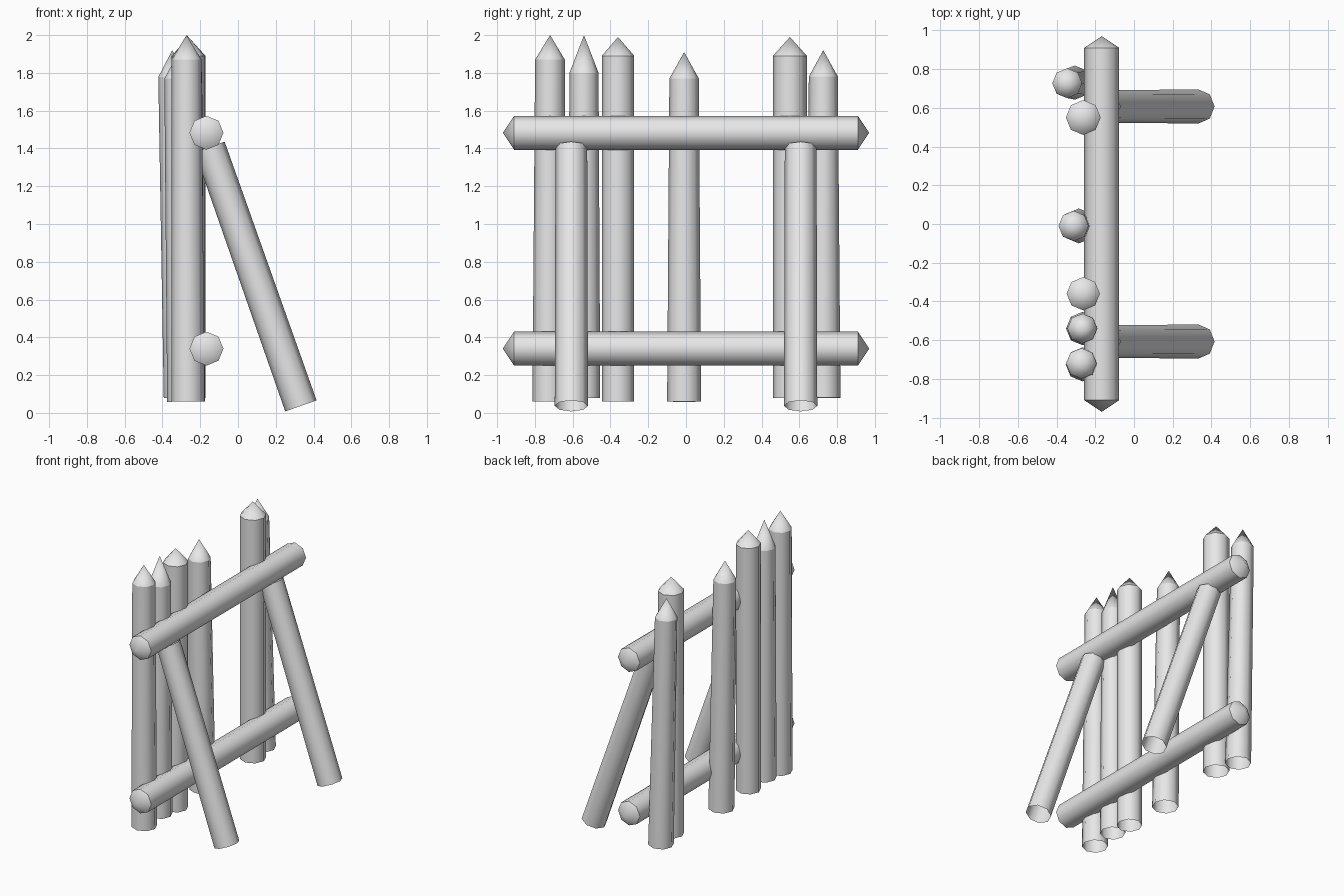
import bpy, bmesh, math
from mathutils import Vector

cube = bpy.data.objects.get("Cube")
if cube:
    bpy.data.objects.remove(cube, do_unlink=True)

SIDES = 8
wood = bpy.data.materials.new("pale grey wood")
wood.use_nodes = True
grey = (0.8, 0.8, 0.8, 1)
wood.diffuse_color = grey
wood.node_tree.nodes["Principled BSDF"].inputs["Base Color"].default_value = grey


def log(name, start, end, r_start, r_end, tip_start=0, tip_end=0):
    """Open eight-sided log between two points, with an optional cone at each end."""
    start, end = Vector(start), Vector(end)
    axis = (end - start).normalized()
    side = Vector((0, 1, 0)) if abs(axis.y) < 0.7 else Vector((1, 0, 0))
    u = (side - axis * side.dot(axis)).normalized()
    v = axis.cross(u)
    bm = bmesh.new()

    def ring(centre, r):
        angles = [2 * math.pi * i / SIDES for i in range(SIDES)]
        return [bm.verts.new(centre + (u * math.cos(a) + v * math.sin(a)) * r) for a in angles]

    low, high = ring(start, r_start), ring(end, r_end)
    for i in range(SIDES):
        j = (i + 1) % SIDES
        bm.faces.new((low[i], low[j], high[j], high[i]))
    # Sharpened ends
    for loop, centre, tip in ((low, start, -tip_start), (high, end, tip_end)):
        if tip:
            apex = bm.verts.new(centre + axis * tip)
            for i in range(SIDES):
                a, b = loop[i], loop[(i + 1) % SIDES]
                bm.faces.new((a, b, apex) if tip > 0 else (b, a, apex))
    # Smooth bark with a crisp shoulder under each point
    for f in bm.faces:
        f.smooth = True
    for loop in (low, high):
        for i in range(SIDES):
            bm.edges.get((loop[i], loop[(i + 1) % SIDES])).smooth = False
    mesh = bpy.data.meshes.new(name)
    bm.to_mesh(mesh)
    bm.free()
    mesh.materials.append(wood)
    obj = bpy.data.objects.new(name, mesh)
    bpy.context.collection.objects.link(obj)
    return obj


# Upright stakes: foot, shoulder, foot radius, shoulder radius, point height
stakes = [
    ((-0.265, -0.725, 0.06), (-0.272, -0.72, 1.87), 0.088, 0.079, 0.13),
    ((-0.265, -0.54, 0.08), (-0.267, -0.54, 1.80), 0.086, 0.077, 0.20),
    ((-0.262, -0.36, 0.06), (-0.262, -0.36, 1.89), 0.086, 0.086, 0.10),
    ((-0.285, -0.01, 0.06), (-0.312, -0.01, 1.77), 0.090, 0.078, 0.14),
    ((-0.262, 0.55, 0.08), (-0.262, 0.55, 1.89), 0.090, 0.090, 0.10),
    ((-0.305, 0.73, 0.08), (-0.345, 0.727, 1.78), 0.088, 0.077, 0.14),
]
for n, (foot, top, r_foot, r_top, point) in enumerate(stakes, 1):
    log(f"stake_{n}", foot, top, r_foot, r_top, tip_end=point)

# Horizontal rails, pointed at both ends
for name, z in (("lower_rail", 0.34), ("upper_rail", 1.483)):
    log(name, (-0.167, -0.91, z), (-0.167, 0.91, z), 0.09, 0.09, 0.06, 0.06)

# Leaning braces
for name, y in (("front_brace", -0.607), ("back_brace", 0.607)):
    log(name, (0.333, y, 0.037), (-0.15, y, 1.408), 0.088, 0.084)
